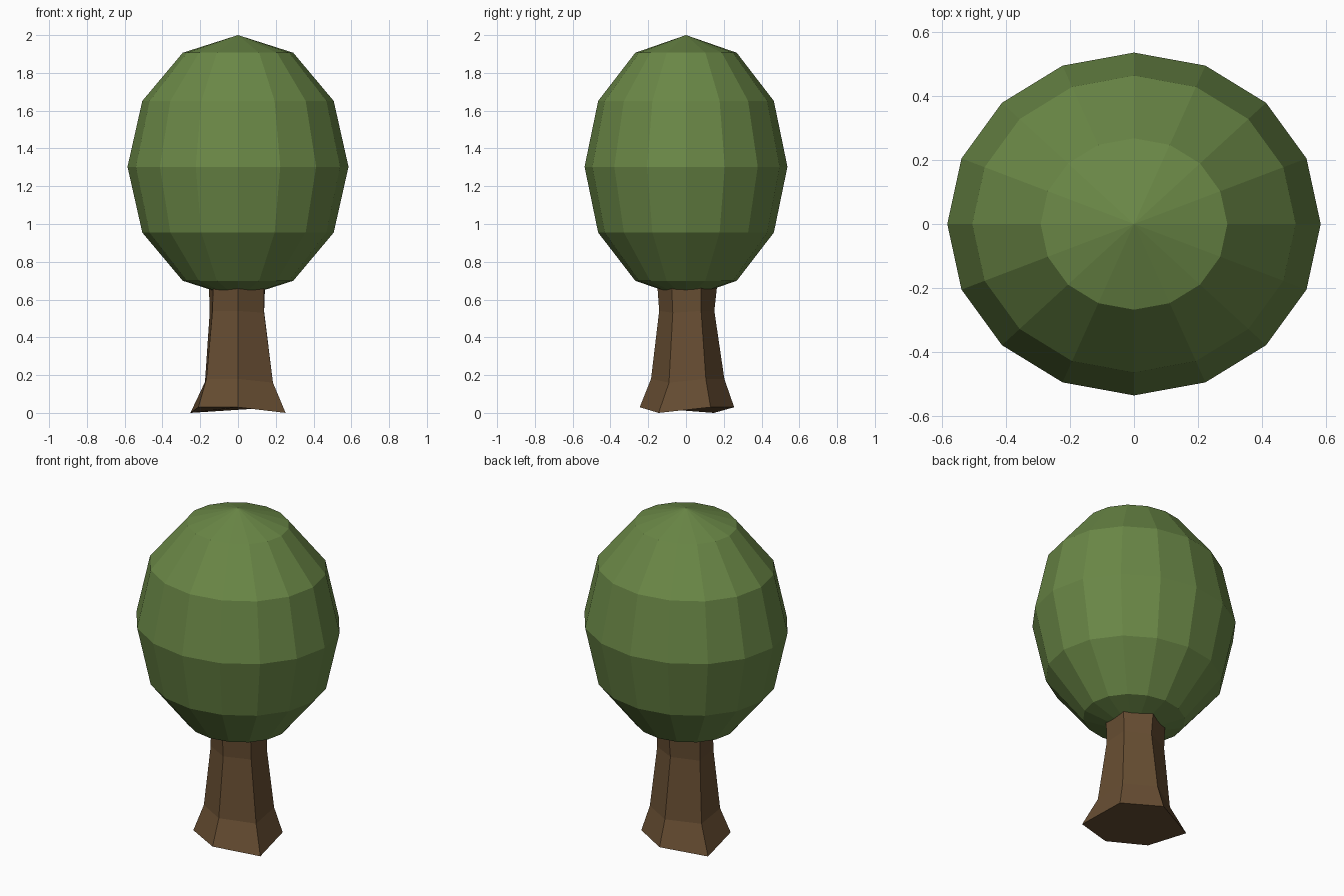
import bpy
import bmesh
from math import pi, sin, cos

if "Cube" in bpy.data.objects:
    bpy.data.objects.remove(bpy.data.objects["Cube"], do_unlink=True)


def make_material(name, color):
    mat = bpy.data.materials.new(name)
    mat.use_nodes = True
    mat.diffuse_color = color
    mat.node_tree.nodes["Principled BSDF"].inputs["Base Color"].default_value = color
    return mat


def make_object(name, bm, mat):
    bmesh.ops.recalc_face_normals(bm, faces=bm.faces)
    mesh = bpy.data.meshes.new(name)
    bm.to_mesh(mesh)
    bm.free()
    mesh.materials.append(mat)
    obj = bpy.data.objects.new(name, mesh)
    bpy.context.collection.objects.link(obj)
    return obj


leaf_green = make_material("leaf green", (0.145, 0.245, 0.062, 1))
bark_brown = make_material("bark brown", (0.135, 0.075, 0.032, 1))

# Leafy crown: a coarse faceted ball, stretched upward
bm = bmesh.new()
bmesh.ops.create_uvsphere(bm, u_segments=16, v_segments=6, radius=1)
bmesh.ops.scale(bm, vec=(0.585, 0.537, 0.697), verts=bm.verts)
bmesh.ops.translate(bm, vec=(0, 0, 1.303), verts=bm.verts)
make_object("crown", bm, leaf_green)

# Trunk: six long edges, each drawn from the root tip up into the crown
front = [(0, -0.245, 0.03), (0, -0.185, 0.18), (0, -0.142, 0.54), (0, -0.155, 0.72)]
front_left = [(0.252, -0.145, 0), (0.185, -0.09, 0.16), (0.138, -0.07, 0.53), (0.138, -0.078, 0.72)]
back_left = [(0.21, 0.13, 0.03), (0.17, 0.105, 0.18), (0.138, 0.08, 0.54), (0.145, 0.08, 0.72)]
back = [(0, 0.255, 0.03), (0, 0.203, 0.18), (0, 0.15, 0.54), (0, 0.17, 0.72)]
back_right = [(-0.252, 0.148, 0), (-0.175, 0.1, 0.16), (-0.15, 0.08, 0.53), (-0.155, 0.085, 0.72)]
front_right = [(-0.21, -0.13, 0.03), (-0.167, -0.09, 0.18), (-0.135, -0.07, 0.54), (-0.13, -0.075, 0.72)]

bm = bmesh.new()
edges = [[bm.verts.new(p) for p in line]
         for line in (front, front_left, back_left, back, back_right, front_right)]
for a, b in zip(edges, edges[1:] + edges[:1]):
    for k in range(len(a) - 1):
        bm.faces.new((a[k], b[k], b[k + 1], a[k + 1]))
bm.faces.new([line[0] for line in reversed(edges)])
bm.faces.new([line[-1] for line in edges])
make_object("trunk", bm, bark_brown)
